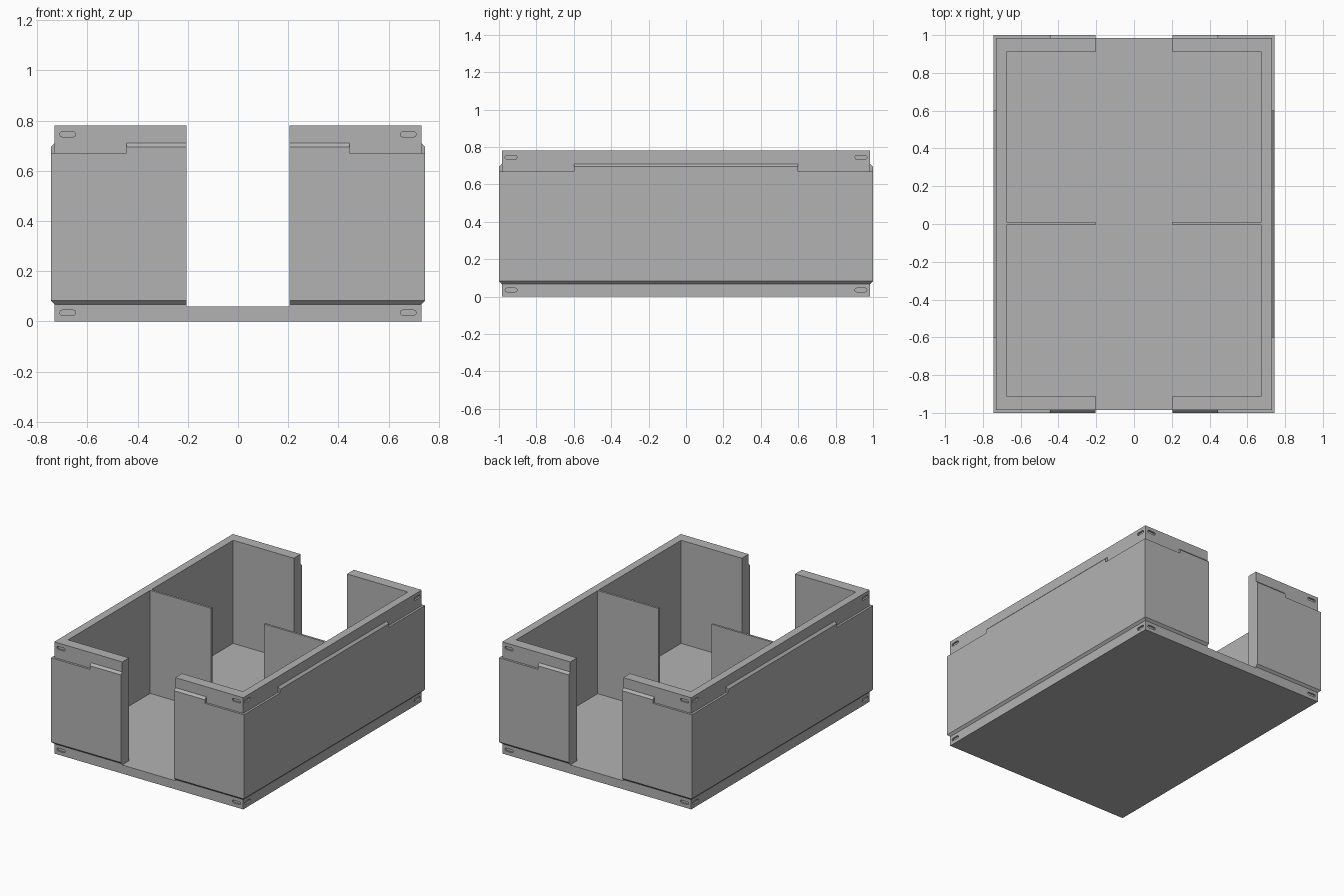
import bpy, bmesh, math
from mathutils import Matrix, Vector

if "Cube" in bpy.data.objects:
    bpy.data.objects.remove(bpy.data.objects["Cube"])

grey = bpy.data.materials.new("plain grey")
grey.use_nodes = True
tone = (0.45, 0.45, 0.45, 1)
grey.diffuse_color = tone
grey.node_tree.nodes["Principled BSDF"].inputs["Base Color"].default_value = tone

CORE_X, CORE_Y = 0.73, 0.985      # inner core of the walls, also the base
INNER_X, INNER_Y = 0.675, 0.91    # room
LIP = 0.015                       # cladding thickness and bevel
DOOR = 0.205                      # half width of the openings
FLOOR, TOP = 0.06, 0.78


def add_object(name, bm):
    bmesh.ops.recalc_face_normals(bm, faces=bm.faces)
    mesh = bpy.data.meshes.new(name)
    bm.to_mesh(mesh)
    bm.free()
    mesh.materials.append(grey)
    obj = bpy.data.objects.new(name, mesh)
    bpy.context.collection.objects.link(obj)
    return obj


def loft(bm, rings):
    """Skin closed rings of equal length and cap both ends."""
    loops = [[bm.verts.new(p) for p in ring] for ring in rings]
    n = len(loops[0])
    for low, high in zip(loops, loops[1:]):
        for i in range(n):
            j = (i + 1) % n
            bm.faces.new((low[i], low[j], high[j], high[i]))
    bm.faces.new(loops[0][::-1])
    bm.faces.new(loops[-1])


def prism(bm, outline, z0, z1):
    loft(bm, [[(x, y, z) for x, y in outline] for z in (z0, z1)])


def box(bm, x0, x1, y0, y1, z0, z1):
    prism(bm, [(x0, y0), (x1, y0), (x1, y1), (x0, y1)], z0, z1)


def cut(obj, cutter):
    mod = obj.modifiers.new("cut", "BOOLEAN")
    mod.operation = "DIFFERENCE"
    mod.solver = "EXACT"
    mod.object = cutter


def mirror_x(obj):
    mod = obj.modifiers.new("mirror", "MIRROR")
    mod.use_clip = False


def wall_ring(z, out):
    x, y = CORE_X + out, CORE_Y + out
    outer = [(DOOR, -y), (x, -y), (x, y), (DOOR, y)]
    inner = [(DOOR, INNER_Y), (INNER_X, INNER_Y), (INNER_X, -INNER_Y), (DOOR, -INNER_Y)]
    return [(px, py, z) for px, py in outer + inner]


# C-shaped wall with bevelled cladding
bm = bmesh.new()
levels = [(FLOOR, 0), (0.068, 0), (0.068 + LIP, LIP), (0.695, LIP), (0.695 + LIP, 0), (TOP, 0)]
loft(bm, [wall_ring(z, out) for z, out in levels])
walls = add_object("walls", bm)

# Base plate
bm = bmesh.new()
box(bm, -CORE_X, CORE_X, -CORE_Y, CORE_Y, 0, FLOOR)
base = add_object("base_plate", bm)

# Partition
bm = bmesh.new()
box(bm, DOOR, INNER_X, -0.005, 0.01, FLOOR, TOP)
partition = add_object("partition", bm)

# Lowered cladding at the corners
bm = bmesh.new()
for s in (-1, 1):
    outline = [(0.445, CORE_Y), (CORE_X, CORE_Y), (CORE_X, 0.6),
               (0.85, 0.6), (0.85, 1.1), (0.445, 1.1)]
    prism(bm, [(x, s * y) for x, y in outline], 0.67, 0.74)
notches = add_object("corner_notch_cutter", bm)

# Rounded latch slots beside every corner
bm = bmesh.new()
half, radius, depth = 0.022, 0.01, 0.012


def slot(centre, turn):
    outline = []
    for i in range(12):
        a = math.pi * (i % 6) / 5 - math.pi / 2 + (math.pi if i > 5 else 0)
        side = half if i < 6 else -half
        outline.append((side + radius * math.cos(a), radius * math.sin(a)))
    place = Matrix.Translation(centre) @ Matrix.Rotation(turn, 3, "Z").to_4x4()
    loft(bm, [[place @ Vector((u, d, v)) for u, v in outline] for d in (-depth, depth)])


for z in (0.035, 0.745):
    for sx in (-1, 1):
        for sy in (-1, 1):
            slot((sx * 0.678, sy * CORE_Y, z), 0)
            slot((sx * CORE_X, sy * 0.935, z), math.pi / 2)
slots = add_object("slot_cutter", bm)

cut(walls, notches)
cut(walls, slots)
cut(base, slots)
mirror_x(walls)
mirror_x(partition)

# Bake the modifiers, then drop the cutters
for obj in (walls, base, partition):
    bpy.context.view_layer.objects.active = obj
    for mod in list(obj.modifiers):
        bpy.ops.object.modifier_apply(modifier=mod.name)
for cutter in (notches, slots):
    bpy.data.objects.remove(cutter)
